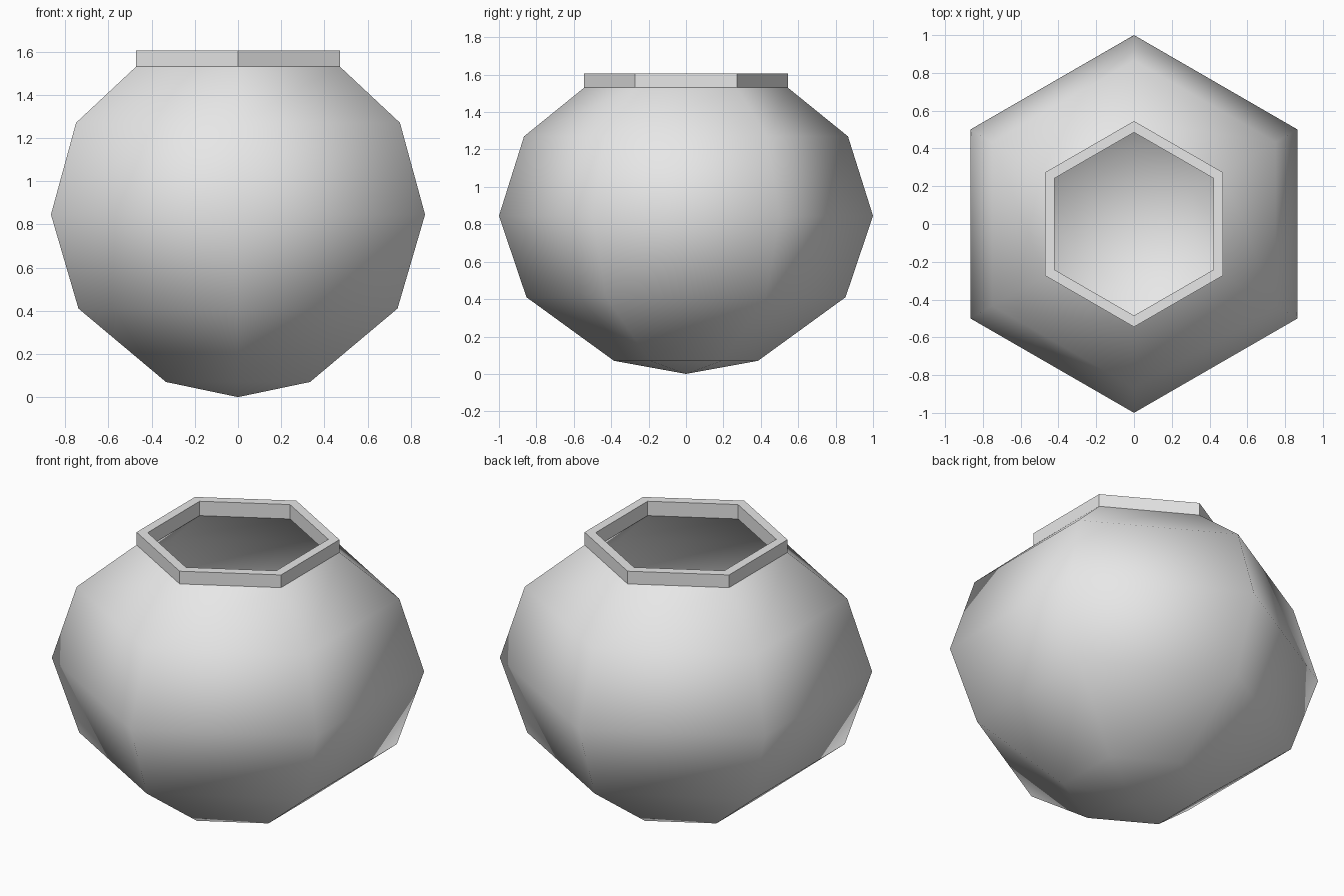
import bpy
import bmesh
from math import pi, sin, cos

SIDES = 6

cube = bpy.data.objects.get("Cube")
if cube:
    bpy.data.objects.remove(cube, do_unlink=True)

clay = bpy.data.materials.new("light_grey_clay")
clay.use_nodes = True
grey = (0.8, 0.8, 0.8, 1)
clay.diffuse_color = grey
clay.node_tree.nodes["Principled BSDF"].inputs["Base Color"].default_value = grey


def lathe(name, profile, smooth, closed=False):
    """Turn a (radius, z) profile into a six-sided object, corners on the y axis."""
    bm = bmesh.new()
    rings = []
    for r, z in profile:
        count = SIDES if r > 0 else 1
        rings.append([bm.verts.new((r * sin(2 * pi * i / SIDES),
                                    -r * cos(2 * pi * i / SIDES), z))
                      for i in range(count)])
    pairs = list(zip(rings, rings[1:]))
    if closed:
        pairs.append((rings[-1], rings[0]))
    for low, high in pairs:
        for i in range(SIDES):
            j = (i + 1) % SIDES
            corners = [low[i % len(low)], low[j % len(low)],
                       high[j % len(high)], high[i % len(high)]]
            bm.faces.new(list(dict.fromkeys(corners)))
    for face in bm.faces:
        face.smooth = smooth
    mesh = bpy.data.meshes.new(name)
    bm.to_mesh(mesh)
    bm.free()
    mesh.materials.append(clay)
    obj = bpy.data.objects.new(name, mesh)
    bpy.context.collection.objects.link(obj)
    return obj


# Rounded outer wall, from the pointed base up to the neck
lathe("pot_outer_wall", [(0, 0), (0.385, 0.07), (0.853, 0.41), (1, 0.845),
                         (0.866, 1.27), (0.545, 1.53)], smooth=True)

# Inner wall, from the neck down to the floor
lathe("pot_inner_wall", [(0.485, 1.52), (0.81, 1.25), (0.94, 0.845),
                         (0.80, 0.44), (0.36, 0.125), (0, 0.06)], smooth=True)

# Flat-faced collar around the mouth
lathe("pot_rim", [(0.545, 1.53), (0.545, 1.605), (0.485, 1.605),
                  (0.485, 1.52)], smooth=False, closed=True)
